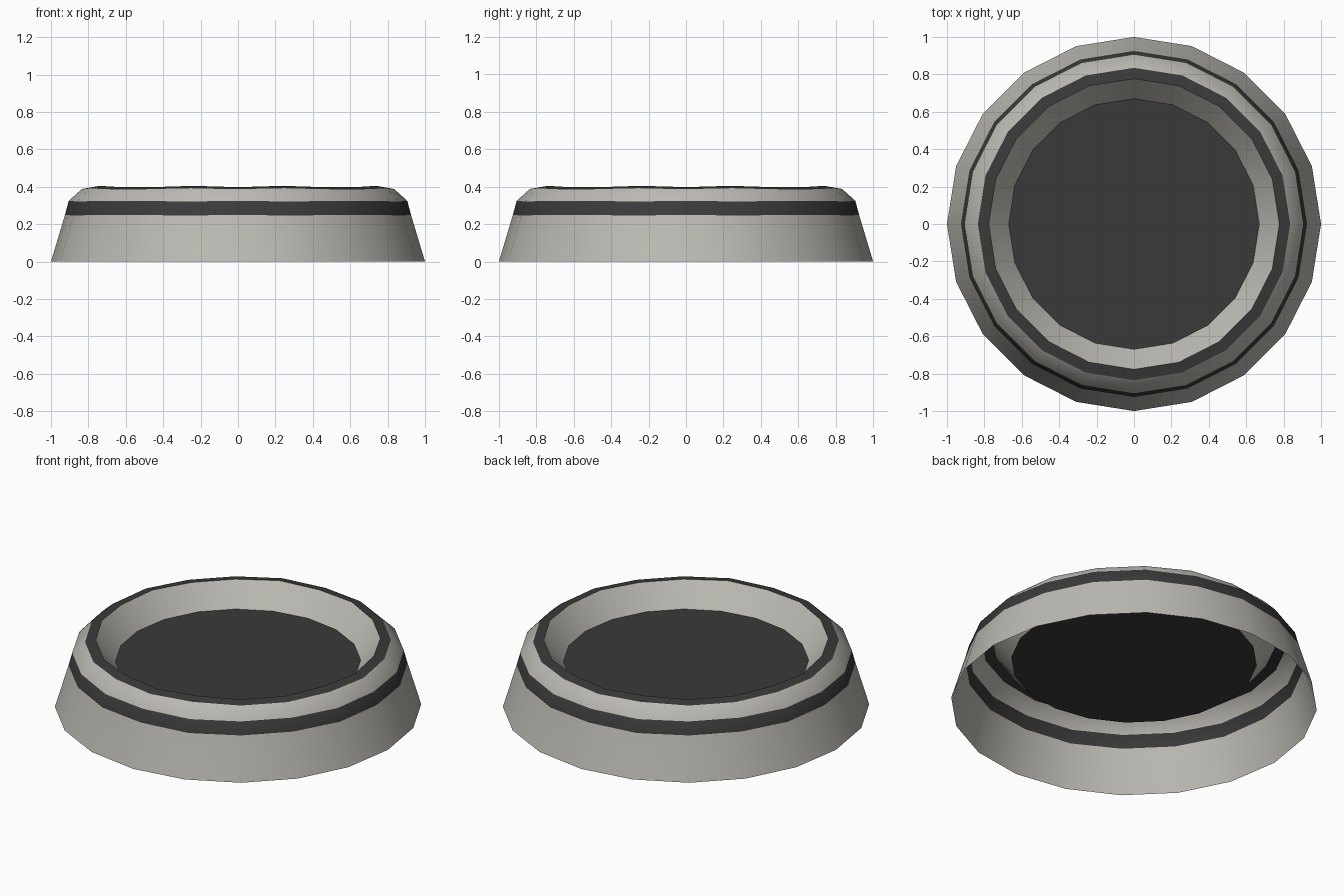
import bpy, bmesh, math

if "Cube" in bpy.data.objects:
    bpy.data.objects.remove(bpy.data.objects["Cube"])

SIDES = 20


def material(name, rgb):
    m = bpy.data.materials.new(name)
    m.diffuse_color = (*rgb, 1)
    m.use_nodes = True
    m.node_tree.nodes["Principled BSDF"].inputs["Base Color"].default_value = m.diffuse_color
    return m


grey = material("warm grey", (0.50, 0.49, 0.45))
dark = material("charcoal", (0.042, 0.042, 0.042))


def lathe(name, profile, band_mats, cap=False):
    """Spin (radius, height, ripple) rings round z; one material per band."""
    bm = bmesh.new()
    rings = []
    for r, z, ripple in profile:
        ring = []
        for k in range(SIDES):
            a = 2 * math.pi * k / SIDES
            lift = ripple if k % 5 in (1, 4) else 0   # slightly uneven edge
            ring.append(bm.verts.new((r * math.cos(a), r * math.sin(a), z + lift)))
        rings.append(ring)
    for (lo, hi), mat in zip(zip(rings, rings[1:]), band_mats):
        for k in range(SIDES):
            n = (k + 1) % SIDES
            bm.faces.new((lo[k], lo[n], hi[n], hi[k])).material_index = mat
    if cap:
        bm.faces.new(rings[-1]).material_index = 1
    me = bpy.data.meshes.new(name)
    bm.to_mesh(me)
    bm.free()
    me.materials.append(grey)
    me.materials.append(dark)
    ob = bpy.data.objects.new(name, me)
    bpy.context.collection.objects.link(ob)
    bpy.context.view_layer.objects.active = ob
    ob.select_set(True)
    bpy.ops.object.shade_smooth_by_angle(angle=math.radians(35))
    ob.select_set(False)


# Open-bottomed outer wall with a painted stripe and a rounded shoulder
lathe("outer_wall",
      [(1.0, 0, 0), (0.925, 0.25, -0.004), (0.905, 0.325, -0.004),
       (0.835, 0.388, 0.005)],
      [0, 1, 0])
# Dark rim
lathe("rim", [(0.835, 0.388, 0.005), (0.777, 0.398, 0.007)], [1])
# Sloping inner wall and dark floor of the dish
lathe("dish", [(0.777, 0.398, 0.007), (0.67, 0.268, 0)], [0], cap=True)
